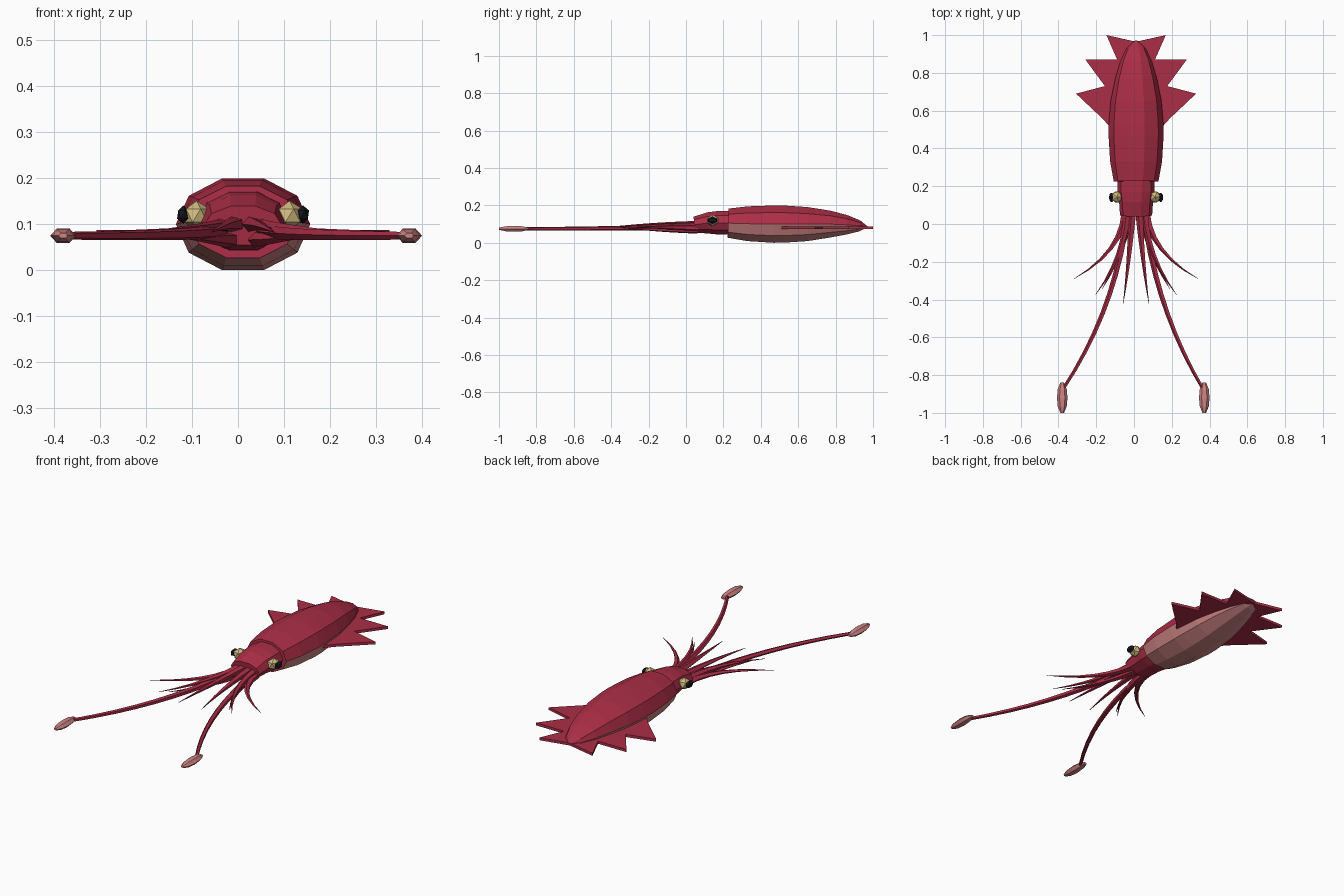
import bpy, bmesh, math
from mathutils import Vector

if "Cube" in bpy.data.objects:
    bpy.data.objects.remove(bpy.data.objects["Cube"])

CX = 0.011  # body centre line


def mat(name, rgb):
    m = bpy.data.materials.new(name)
    m.diffuse_color = (*rgb, 1)
    m.use_nodes = True
    m.node_tree.nodes["Principled BSDF"].inputs["Base Color"].default_value = m.diffuse_color
    return m


RED = mat("crimson skin", (0.41, 0.027, 0.062))
PALE = mat("pale pink", (0.62, 0.23, 0.23))
GOLD = mat("eye gold", (0.65, 0.50, 0.22))
BLACK = mat("pupil black", (0.008, 0.008, 0.014))


def finish(bm, name, *mats):
    bmesh.ops.recalc_face_normals(bm, faces=bm.faces)
    me = bpy.data.meshes.new(name)
    bm.to_mesh(me)
    bm.free()
    for m in mats:
        me.materials.append(m)
    ob = bpy.data.objects.new(name, me)
    bpy.context.collection.objects.link(ob)
    return ob


def loft(name, centres, radii, sides, *mats, belly=False):
    """Skin elliptical rings (side radius, up radius) along a path."""
    bm = bmesh.new()
    pts = [Vector(c) for c in centres]
    rings = []
    for i, (p, (rs, ru)) in enumerate(zip(pts, radii)):
        t = (pts[min(i + 1, len(pts) - 1)] - pts[max(i - 1, 0)]).normalized()
        side = t.cross(Vector((0, 0, 1))).normalized()
        up = side.cross(t)
        rings.append([bm.verts.new(p + side * rs * math.cos(a) + up * ru * math.sin(a))
                      for a in (2 * math.pi * k / sides for k in range(sides))])
    for i in range(len(rings) - 1):
        a, b = rings[i], rings[i + 1]
        for k in range(sides):
            j = (k + 1) % sides
            f = bm.faces.new((a[k], a[j], b[j], b[k]))
            if belly and k >= sides // 2:
                f.material_index = 1
    bm.faces.new(rings[0])
    bm.faces.new(rings[-1])
    return finish(bm, name, *mats)


def bezier(a, b, c, n):
    a, b, c = Vector(a), Vector(b), Vector(c)
    return [a * (1 - t) ** 2 + b * 2 * t * (1 - t) + c * t * t
            for t in (i / n for i in range(n + 1))]


# Mantle: (y, centre z, relative radius), pale underside
prof = [(0.225, 0.105, 0.78), (0.33, 0.102, 0.93), (0.47, 0.1, 1), (0.53, 0.1, 0.99),
        (0.65, 0.1, 0.91), (0.77, 0.1, 0.72), (0.86, 0.096, 0.52), (0.93, 0.09, 0.29),
        (0.97, 0.085, 0.03)]
loft("mantle", [(CX, y, z) for y, z, r in prof],
     [(0.146 * r ** 0.85, 0.105 * r) for y, z, r in prof], 10, RED, PALE, belly=True)
bpy.data.objects["mantle"].data.polygons[-1].material_index = 0

# Head
head = [(0.045, 0.097, 0.085, 0.045), (0.12, 0.106, 0.09, 0.06), (0.17, 0.107, 0.098, 0.066),
        (0.26, 0.107, 0.098, 0.068)]
loft("head", [(CX, y, z) for y, z, a, b in head], [(a, b) for y, z, a, b in head], 10, RED)

# Jagged tail fins
outline = [(0.05, 0.50), (0.135, 0.51), (0.18, 0.56), (0.318, 0.69), (0.165, 0.73),
           (0.268, 0.87), (0.1, 0.87), (0.157, 1.0), (0, 0.965)]
for side, s in (("left", -1), ("right", 1)):
    bm = bmesh.new()
    f = bm.faces.new([bm.verts.new((CX + s * x, y, 0.073)) for x, y in outline])
    ext = bmesh.ops.extrude_face_region(bm, geom=[f])["geom"]
    bmesh.ops.translate(bm, vec=(0, 0, 0.014),
                        verts=[v for v in ext if isinstance(v, bmesh.types.BMVert)])
    finish(bm, side + "_fin", RED)


def ball(name, loc, scale, m):
    bm = bmesh.new()
    bmesh.ops.create_icosphere(bm, subdivisions=1, radius=1)
    bmesh.ops.scale(bm, vec=scale, verts=bm.verts)
    bmesh.ops.translate(bm, vec=loc, verts=bm.verts)
    finish(bm, name, m)


# Arms: base, bend and tip, mirrored for each side
arms = [((0.018, 0.06, 0.1), (0.035, -0.2, 0.1), (0.068, -0.42, 0.083)),
        ((0.045, 0.06, 0.095), (0.06, -0.17, 0.095), (0.215, -0.375, 0.083)),
        ((0.055, 0.06, 0.08), (0.08, -0.15, 0.085), (0.328, -0.29, 0.083)),
        ((0.03, 0.06, 0.066), (0.06, -0.15, 0.066), (0.18, -0.345, 0.08))]
for side, s in (("left", -1), ("right", 1)):
    for i, path in enumerate(arms):
        pts = bezier(*[(CX + s * x, y, z) for x, y, z in path], 6)
        loft(f"{side}_arm_{i + 1}", pts,
             [(0.021 * (1 - k / 6) + 0.001, 0.017 * (1 - k / 6) + 0.001) for k in range(7)],
             5, RED)
    # Long feeding tentacle with its club
    tip = s * 0.376 - 0.004
    pts = bezier((CX + s * 0.045, 0.06, 0.085), (CX + s * 0.1, -0.44, 0.075),
                 (tip - s * 0.008, -0.87, 0.075), 9)
    loft(side + "_tentacle", pts, [(0.018 - 0.001 * k, 0.016 - 0.0008 * k) for k in range(10)],
         5, RED)
    club = [(-0.84, 0.35), (-0.875, 0.85), (-0.92, 1), (-0.965, 0.85), (-1.0, 0.35)]
    loft(side + "_club", [(tip, y, 0.075) for y, r in club],
         [(0.028 * r, 0.018 * r) for y, r in club], 6, PALE)
    # Eye and pupil
    ball(side + "_eye", (CX + s * 0.101, 0.143, 0.119), (0.032, 0.034, 0.032), GOLD)
    ball(side + "_pupil", (CX + s * 0.13, 0.141, 0.121), (0.015, 0.028, 0.02), BLACK)
